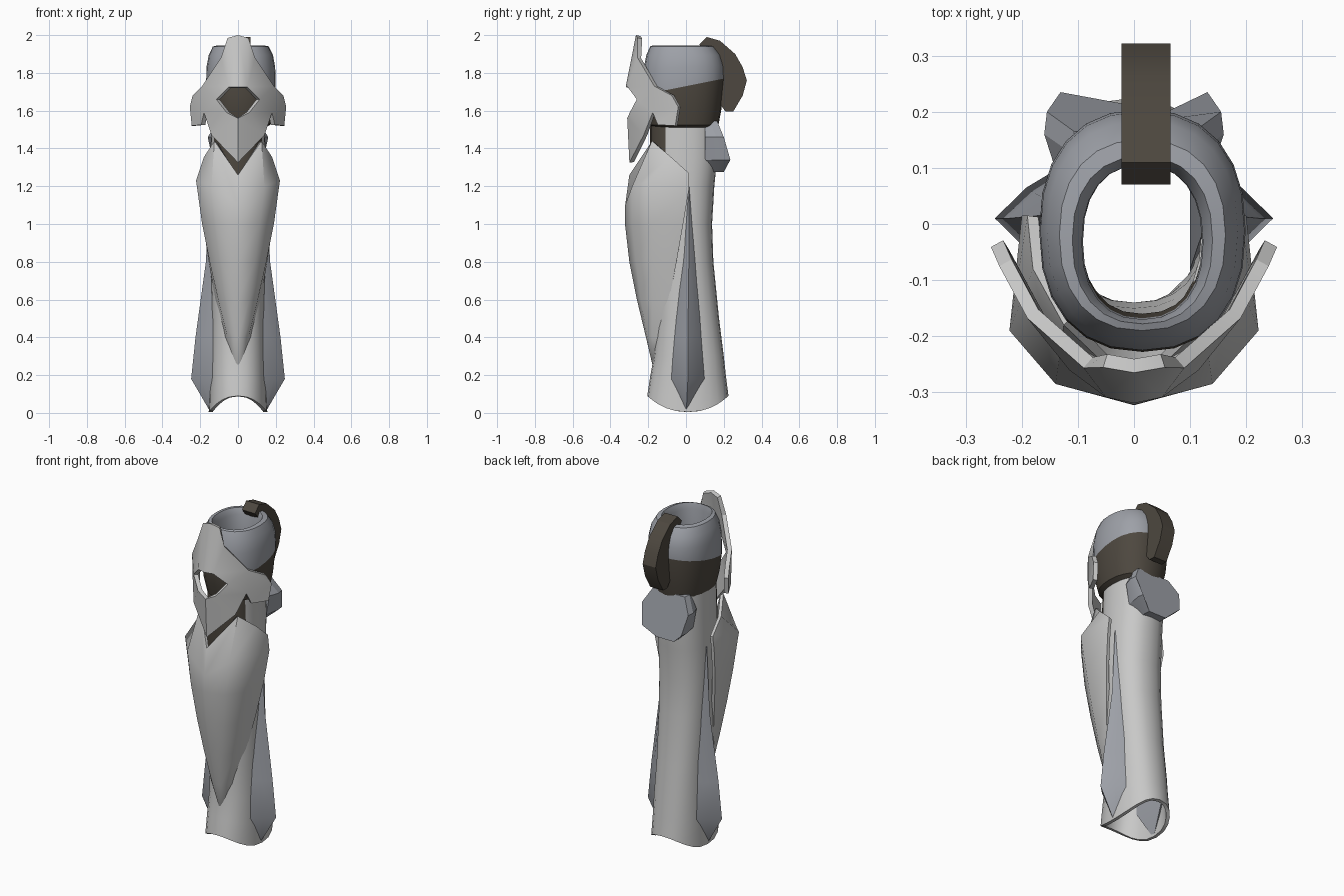
import bpy, bmesh, math

if "Cube" in bpy.data.objects:
    bpy.data.objects.remove(bpy.data.objects["Cube"])


def material(name, rgb):
    m = bpy.data.materials.new(name)
    m.diffuse_color = (*rgb, 1)
    m.use_nodes = True
    m.node_tree.nodes["Principled BSDF"].inputs["Base Color"].default_value = m.diffuse_color
    return m


MATS = [material("light_grey", (0.58, 0.58, 0.575)),
        material("blue_grey", (0.34, 0.355, 0.39)),
        material("dark_brown", (0.075, 0.064, 0.05))]
LIGHT, BLUE, DARK = 0, 1, 2


def build(name, verts, faces, colour, mirror=False, thick=0, angle=35, fix=False):
    """Make an object; colour is an index or a rule on the face centre."""
    me = bpy.data.meshes.new(name)
    bm = bmesh.new()
    vs = [bm.verts.new(v) for v in verts]
    for f in faces:
        bm.faces.new([vs[i] for i in f])
    bmesh.ops.remove_doubles(bm, verts=bm.verts, dist=0.0005)
    if fix:
        bmesh.ops.recalc_face_normals(bm, faces=bm.faces)
    for f in bm.faces:
        f.material_index = colour(f.calc_center_median()) if callable(colour) else colour
    bm.to_mesh(me)
    bm.free()
    for m in MATS:
        me.materials.append(m)
    ob = bpy.data.objects.new(name, me)
    bpy.context.collection.objects.link(ob)
    bpy.ops.object.select_all(action='DESELECT')
    ob.select_set(True)
    bpy.context.view_layer.objects.active = ob
    if mirror:
        ob.modifiers.new("mirror", 'MIRROR').merge_threshold = 0.001
        bpy.ops.object.modifier_apply(modifier="mirror")
    if thick:
        s = ob.modifiers.new("shell", 'SOLIDIFY')
        s.thickness, s.offset = thick, -1
        bpy.ops.object.modifier_apply(modifier="shell")
    bpy.ops.object.shade_smooth_by_angle(angle=math.radians(angle))
    return ob


def loft(name, rings, colour, closed=True, caps=False, **kw):
    n = len(rings[0])
    faces = []
    for r in range(len(rings) - 1):
        for i in range(n if closed else n - 1):
            j = (i + 1) % n
            faces.append((r*n + i, r*n + j, r*n + n + j, r*n + n + i))
    if caps:
        faces += [tuple(range(n))[::-1], tuple(range(len(rings)*n - n, len(rings)*n))]
    return build(name, [p for r in rings for p in r], faces, colour, **kw)


def oval(cx, hx, y0, y1, z, shear=0.0, rise=0.0, n=24, p=2.3):
    """Squarish oval ring; shear tilts it and rise lifts its front and back."""
    pts = []
    for i in range(n):
        a = 2 * math.pi * i / n
        c, s = math.cos(a), math.sin(a)
        x = cx + hx * math.copysign(abs(c) ** (2 / p), c)
        y = (y0 + y1) / 2 + (y1 - y0) / 2 * math.copysign(abs(s) ** (2 / p), s)
        pts.append((x, y, z + shear * y + rise * s * s))
    return pts


# Hollow lower leg, dark at the front under the knee
leg = [(0.155, -0.205, 0.225, 0.005, 0.085), (0.15, -0.19, 0.212, 0.14, 0.05),
       (0.145, -0.17, 0.20, 0.3, 0), (0.14, -0.16, 0.175, 0.5, 0),
       (0.145, -0.16, 0.145, 0.8, 0), (0.148, -0.17, 0.138, 1.0, 0),
       (0.15, -0.185, 0.15, 1.2, 0), (0.148, -0.19, 0.165, 1.35, 0),
       (0.14, -0.19, 0.165, 1.53, 0)]
loft("lower_leg", [oval(0, hx, a, b, z, 0, r) for hx, a, b, z, r in leg],
     lambda c: DARK if c.y < -0.09 and c.z > 1.2 else LIGHT, thick=0.02)

# Knee sleeve: dark below a tilted line, open at the top
knee = [(0.125, -0.16, 0.155, 1.51, 0), (0.155, -0.20, 0.172, 1.525, 0),
        (0.172, -0.22, 0.188, 1.61, 0), (0.184, -0.228, 0.204, 1.73, 0.2),
        (0.182, -0.225, 0.2, 1.83, 0.05), (0.17, -0.21, 0.183, 1.895, 0),
        (0.148, -0.19, 0.15, 1.94, 0), (0.125, -0.178, 0.12, 1.945, 0),
        (0.108, -0.17, 0.105, 1.91, 0), (0.106, -0.168, 0.105, 1.7, 0),
        (0.108, -0.16, 0.115, 1.515, 0)]


def knee_colour(c):
    front = c.y < -0.17 and abs(c.x) < 0.12
    return DARK if c.z < 1.72 + 0.2 * c.y or (front and c.z < 1.78) else BLUE


loft("knee_sleeve", [oval(0.015, hx, a, b, z, s) for hx, a, b, z, s in knee], knee_colour)

# Half disc at the back of the knee
disc = [(0.07, 1.95), (0.11, 1.99), (0.18, 1.97), (0.26, 1.90), (0.30, 1.83), (0.322, 1.76),
        (0.30, 1.68), (0.25, 1.595), (0.21, 1.595), (0.16, 1.66), (0.165, 1.78), (0.12, 1.89)]
loft("knee_back_disc", [[(x, y, z) for y, z in disc] for x in (-0.022, 0.065)],
     DARK, caps=True, angle=25, fix=True)

# Front shin plate, lofted as a half and mirrored
shin = [[(0, -0.30, 1.26), (0.125, -0.18, 1.44), (0.18, -0.08, 1.355), (0.19, 0.015, 1.27)],
        [(0, -0.322, 1.1), (0.14, -0.285, 1.2), (0.222, -0.19, 1.23), (0.2, 0.015, 1.18)],
        [(0, -0.323, 1.0), (0.115, -0.285, 1.0), (0.19, -0.18, 1.0), (0.185, -0.015, 1.0)],
        [(0, -0.30, 0.8), (0.09, -0.265, 0.8), (0.15, -0.18, 0.8), (0.155, -0.05, 0.8)],
        [(0, -0.26, 0.6), (0.06, -0.24, 0.6), (0.105, -0.18, 0.6), (0.12, -0.09, 0.6)],
        [(0, -0.212, 0.4), (0.03, -0.205, 0.4), (0.055, -0.18, 0.4), (0.07, -0.14, 0.4)],
        [(0, -0.172, 0.23)] * 4]
loft("shin_plate", shin[::-1], LIGHT, closed=False, mirror=True, thick=0.02, angle=40)

# Pointed fins on both sides of the leg
fin = [(1.2, 0.005, 0.025, 0.13, 0.15), (0.8, -0.035, 0.065, 0.115, 0.17),
       (0.4, -0.08, 0.1, 0.1, 0.225), (0.18, -0.1, 0.12, 0.1, 0.248),
       (0.015, -0.008, 0.012, 0.135, 0.152)]
for side, label in ((-1, "left"), (1, "right")):
    rings = []
    for z, y0, y1, xi, xo in fin:
        ym, d = (y0 + y1) / 2, xo - xi
        rings.append([(side * x, y, z) for x, y in (
            (xi, y0), (xi + 0.62 * d, (y0 + ym) / 2), (xo, ym),
            (xi + 0.62 * d, (y1 + ym) / 2), (xi, y1))])
    loft("side_fin_" + label, rings, BLUE, caps=True, angle=50, fix=True)

# Faceted block behind the top of the calf
half = [(0.11, 1.545, 0.165), (0.16, 1.46, 0.2), (0.135, 1.34, 0.235), (0.06, 1.275, 0.2)]
outline = half + [(-x, z, y) for x, z, y in half[::-1]]
loft("calf_block", [[(x * 0.88, 0.1, z) for x, z, y in outline],
                    [(x, y - 0.04, z) for x, z, y in outline],
                    [(x * 0.97, y, z) for x, z, y in outline]],
     BLUE, caps=True, angle=20, fix=True)

# Knee guard with a hole: outer half outline, then inner half outline
guard = [(0, 2.0), (0.055, 1.985), (0.09, 1.88), (0.19, 1.73), (0.24, 1.68), (0.255, 1.62),
         (0.245, 1.52), (0.195, 1.525), (0.18, 1.59), (0.14, 1.47), (0, 1.325),
         (0, 1.725), (0.05, 1.725), (0.115, 1.66), (0.06, 1.59), (0, 1.56)]


def bend(x, z):
    yc = -0.32 + (0.055 * (z - 1.74) / 0.26 if z > 1.74 else 0.02 * (1.74 - z) / 0.41)
    return (x, yc + 4.2 * x * x, z)


faces = [(0, 11, 12, 1), (1, 12, 3, 2), (12, 13, 3), (3, 13, 8), (3, 8, 5, 4),
         (5, 8, 7, 6), (8, 13, 14, 9), (9, 14, 15, 10)]
build("knee_guard", [bend(x, z) for x, z in guard], faces, LIGHT,
      mirror=True, thick=0.025, angle=30)
